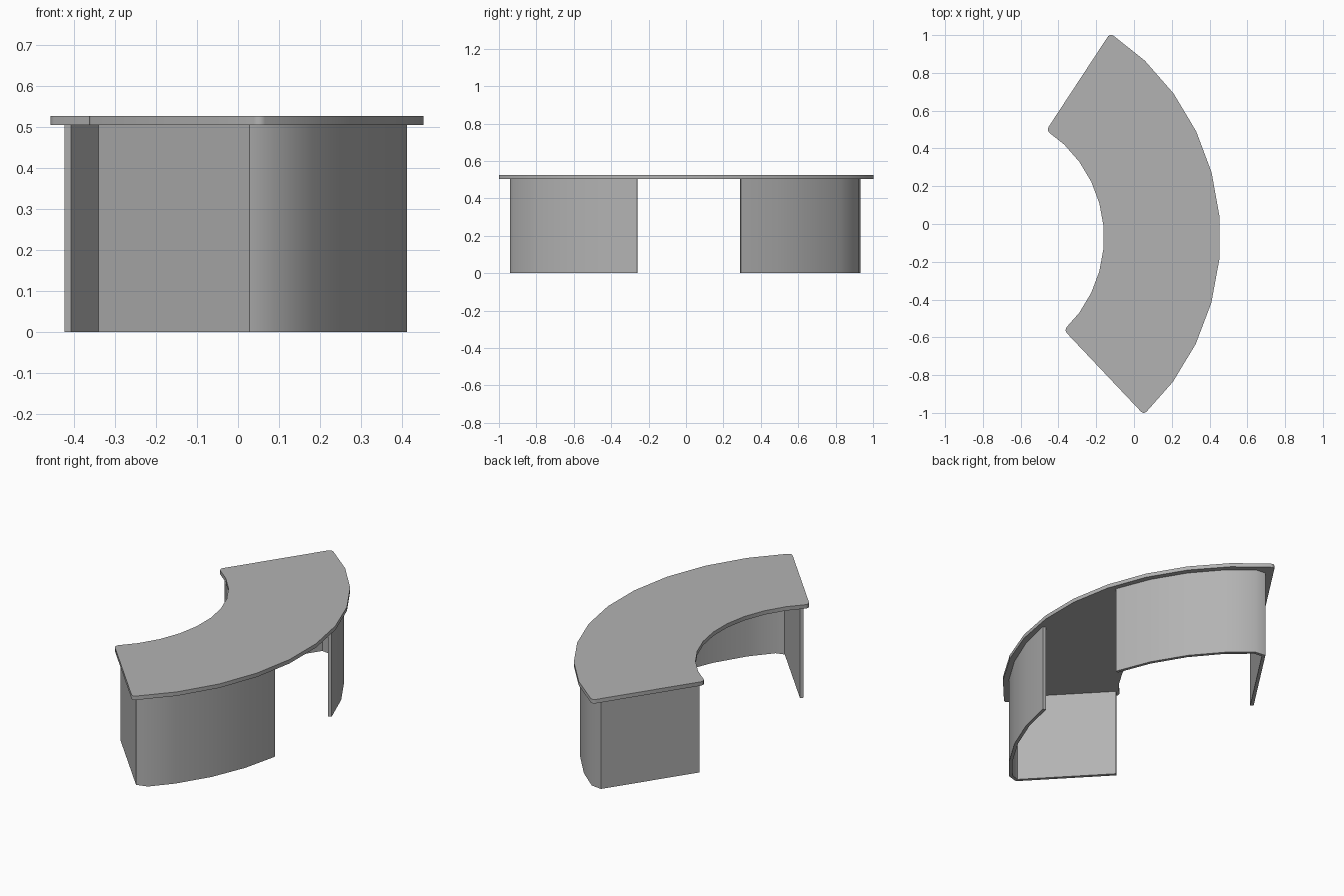
import bpy, bmesh
from math import radians, asin, cos, sin
from mathutils import Vector

if "Cube" in bpy.data.objects:
    bpy.data.objects.remove(bpy.data.objects["Cube"])

CENTRE = Vector((-0.836, -0.07, 0))
A0, A1 = radians(-46.6), radians(56.7)   # angular ends of the desk
STEPS = 10

# Mid grey finish
grey = bpy.data.materials.new("mid_grey")
grey.diffuse_color = (0.45, 0.45, 0.45, 1)
grey.use_nodes = True
grey.node_tree.nodes["Principled BSDF"].inputs["Base Color"].default_value = grey.diffuse_color


def polar(r, a):
    return CENTRE + Vector((r * cos(a), r * sin(a), 0))


def prism(name, outline, z0, z1, corners=(), radius=0.02):
    """Extrude a flat outline upward, rounding the chosen corners."""
    bm = bmesh.new()
    vs = [bm.verts.new((p.x, p.y, z0)) for p in outline]
    bm.faces.new(vs)
    if corners:
        bmesh.ops.bevel(bm, geom=[vs[i] for i in corners], offset=radius,
                        offset_type='OFFSET', segments=2, profile=0.5,
                        affect='VERTICES')
    ext = bmesh.ops.extrude_face_region(bm, geom=bm.faces[:])
    top = [g for g in ext['geom'] if isinstance(g, bmesh.types.BMVert)]
    bmesh.ops.translate(bm, verts=top, vec=(0, 0, z1 - z0))
    bmesh.ops.recalc_face_normals(bm, faces=bm.faces)
    me = bpy.data.meshes.new(name)
    bm.to_mesh(me)
    bm.free()
    me.materials.append(grey)
    ob = bpy.data.objects.new(name, me)
    bpy.context.collection.objects.link(ob)
    bpy.ops.object.select_all(action='DESELECT')
    ob.select_set(True)
    bpy.context.view_layer.objects.active = ob
    bpy.ops.object.shade_smooth_by_angle(angle=radians(55))
    return ob


# Curved desk top
angles = [A0 + (A1 - A0) * i / STEPS for i in range(STEPS + 1)]
outline = [polar(1.293, a) for a in angles] + [polar(0.677, a) for a in reversed(angles)]
n = STEPS + 1
prism("desk_top", outline, 0.504, 0.526, (0, n - 1, n, 2 * n - 1))


def leg_path(end, stop, side, inset, r, cut):
    """Radial side, chamfered corner, then a faceted curved front."""
    d = polar(1, end) - CENTRE
    nrm = Vector((-d.y, d.x, 0)) * side
    inner = CENTRE + d * 0.69 + nrm * inset
    corner = CENTRE + d * (r * r - inset * inset) ** 0.5 + nrm * inset
    a = end + side * asin(inset / r)
    arc = [polar(r, a + (stop - a) * i / 4) for i in range(1, 5)]
    return [inner, corner - d * cut,
            corner + (arc[0] - corner).normalized() * cut * 1.6] + arc


# L-shaped panel legs, one at each end
T = 0.018
for name, end, stop, side, inset in (
        ("front_panel_leg", A0, radians(-8.7), 1, 0.03),
        ("back_panel_leg", A1, radians(16.8), -1, 0.042)):
    out = leg_path(end, stop, side, inset, 1.262, 0.035)
    inn = leg_path(end, stop, side, inset + T, 1.262 - T, 0.027)
    prism(name, out + inn[::-1], 0, 0.504)
